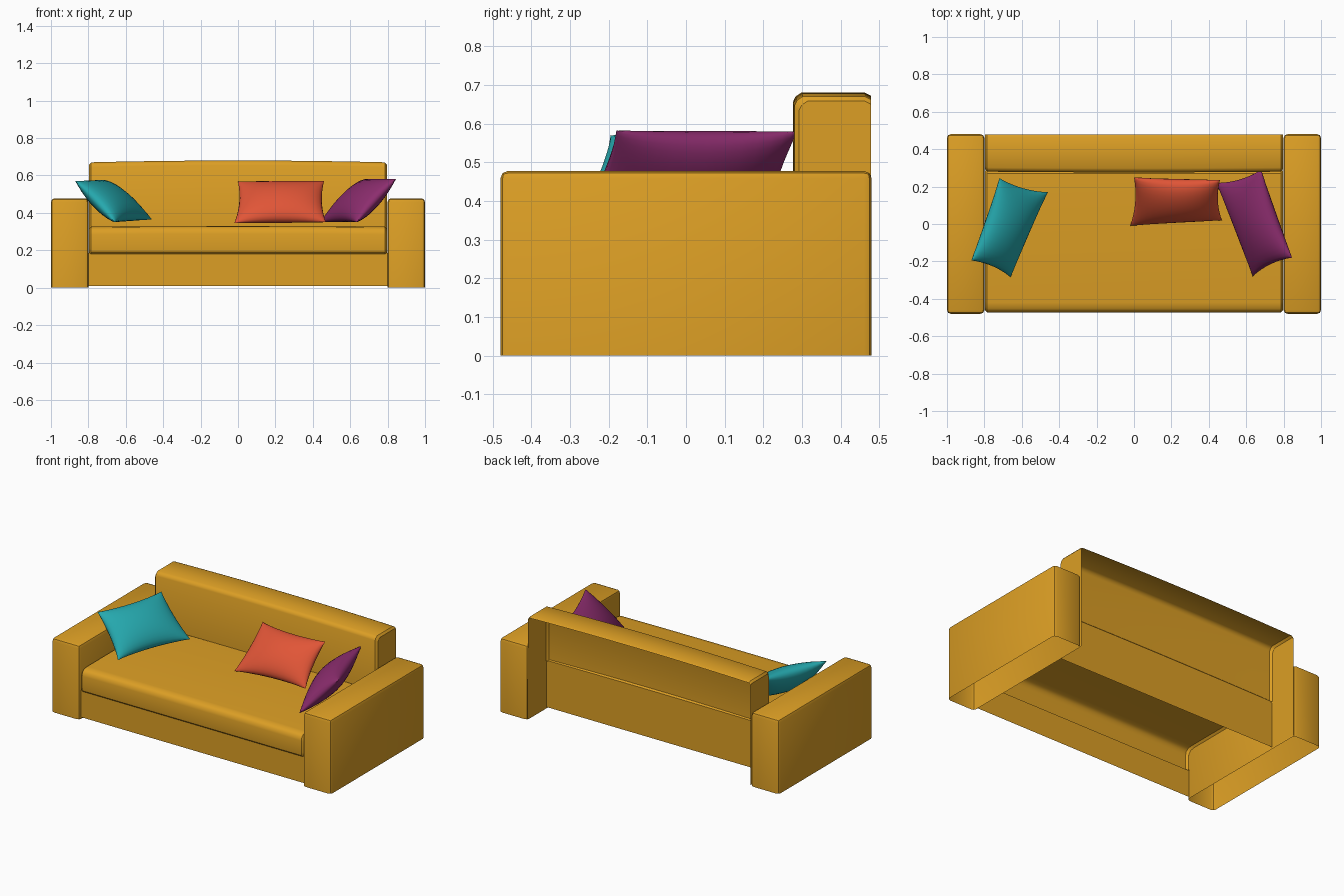
import bpy, bmesh, math
from mathutils import Vector

if "Cube" in bpy.data.objects:
    bpy.data.objects.remove(bpy.data.objects["Cube"])


def material(name, rgb):
    m = bpy.data.materials.new(name)
    m.diffuse_color = (*rgb, 1)
    m.use_nodes = True
    m.node_tree.nodes["Principled BSDF"].inputs["Base Color"].default_value = m.diffuse_color
    return m


GOLD = material("mustard fabric", (0.716, 0.345, 0.018))
TEAL = material("teal fabric", (0.019, 0.40, 0.43))
ORANGE = material("coral fabric", (0.75, 0.091, 0.038))
PURPLE = material("plum fabric", (0.262, 0.026, 0.156))


def finish(bm, name, mat, angle=35):
    bmesh.ops.recalc_face_normals(bm, faces=bm.faces)
    me = bpy.data.meshes.new(name)
    bm.to_mesh(me)
    bm.free()
    ob = bpy.data.objects.new(name, me)
    bpy.context.collection.objects.link(ob)
    me.materials.append(mat)
    bpy.ops.object.select_all(action='DESELECT')
    ob.select_set(True)
    bpy.context.view_layer.objects.active = ob
    bpy.ops.object.shade_smooth_by_angle(angle=math.radians(angle))
    return ob


# Arm: box with rounded edges and an open bottom
def arm(name, side):
    bm = bmesh.new()
    bmesh.ops.create_cube(bm, size=1)
    for v in bm.verts:
        v.co = Vector((side * 0.9 + v.co.x * 0.2, v.co.y * 0.96, 0.239 + v.co.z * 0.478))
    bottom = [f for f in bm.faces if f.calc_center_median().z < 0.01]
    bmesh.ops.delete(bm, geom=bottom, context='FACES_ONLY')
    edges = [e for e in bm.edges if not e.is_boundary]
    bmesh.ops.bevel(bm, geom=edges, offset=0.02, segments=2, profile=0.5, affect='EDGES')
    finish(bm, name, GOLD)


# Open shell: a (y, z) profile swept across x, softened at both ends
def sweep(name, profile, crown_y, crown_z, cap=None):
    bm = bmesh.new()
    cy = sum(p[0] for p in profile) / len(profile)
    inner = [-0.785 + 1.57 * i / 12 for i in range(13)]
    stations = [(-0.797, 0.012)] + [(x, 0) for x in inner] + [(0.797, 0.012)]
    top = max(p[1] for p in profile)
    rows = []
    for x, inset in stations:
        k = 1 - (x / 0.797) ** 2
        row = []
        for y, z in profile:
            front = y < cy
            high = z > top - 0.05
            yy = y + ((inset - crown_y * k) if front else 0)
            zz = z + ((crown_z * k - inset) if high else 0)
            row.append(bm.verts.new((x, yy, zz)))
        rows.append(row)
    for a, b in zip(rows, rows[1:]):
        for i in range(len(profile) - 1):
            bm.faces.new((a[i], a[i + 1], b[i + 1], b[i]))
    if cap:
        for row in (rows[0], rows[-1]):
            x = row[0].co.x
            bm.faces.new(row + [bm.verts.new((x, y, z)) for y, z in cap])
    finish(bm, name, GOLD)


# Throw pillow stretched between four corners, with pinched sides
def pillow(name, mat, corners, thick=0.07, n=16):
    a, b, c, d = [Vector(p) for p in corners]   # high pair, low pair
    normal = ((b - a) + (d - c)).cross((a - c) + (b - d)).normalized()
    bm = bmesh.new()
    for s in (1, -1):
        grid = []
        for j in range(n + 1):
            row = []
            for i in range(n + 1):
                u = math.sin(math.pi / 2 * (2 * i / n - 1))
                v = math.sin(math.pi / 2 * (2 * j / n - 1))
                pu = u * (1 - 0.07 * (1 - v * v))
                pv = v * (1 - 0.10 * (1 - u * u))
                p, q = (pu + 1) / 2, (pv + 1) / 2
                pos = c.lerp(d, p).lerp(a.lerp(b, p), q)
                h = thick * (max(0, 1 - u * u) * max(0, 1 - v * v)) ** 0.5
                row.append(bm.verts.new(pos + normal * h * s))
            grid.append(row)
        for j in range(n):
            for i in range(n):
                bm.faces.new((grid[j][i], grid[j][i + 1], grid[j + 1][i + 1], grid[j + 1][i]))
    bmesh.ops.remove_doubles(bm, verts=bm.verts, dist=0.0002)
    finish(bm, name, mat, 60)


arm("left_arm", -1)
arm("right_arm", 1)

# Backrest: front, top and ends, open at the rear and below
sweep("backrest",
      [(0.28, 0.31), (0.28, 0.645), (0.287, 0.66), (0.302, 0.67), (0.462, 0.67), (0.478, 0.662)],
      0.004, 0.01, cap=[(0.48, 0.005), (0.28, 0.005)])

# Seat cushion: rounded front edge, back panel reaching the floor
sweep("seat",
      [(-0.462, 0.18), (-0.472, 0.19), (-0.474, 0.21), (-0.474, 0.285), (-0.468, 0.308),
       (-0.452, 0.322), (-0.42, 0.327), (0.27, 0.327), (0.286, 0.312), (0.286, 0.01)],
      0.0, 0.004)

# Base front panel under the cushion
bm = bmesh.new()
bm.faces.new([bm.verts.new(p) for p in
              ((-0.8, -0.46, 0.01), (0.8, -0.46, 0.01), (0.8, -0.46, 0.185), (-0.8, -0.46, 0.185))])
finish(bm, "base_front", GOLD)

# Three pillows
pillow("teal_pillow", TEAL,
       [(-0.87, -0.195, 0.57), (-0.72, 0.245, 0.575), (-0.66, -0.285, 0.35), (-0.46, 0.17, 0.365)])
pillow("coral_pillow", ORANGE,
       [(0.0, 0.25, 0.568), (0.46, 0.235, 0.57), (-0.02, -0.01, 0.345), (0.47, 0.02, 0.35)])
pillow("plum_pillow", PURPLE,
       [(0.68, 0.29, 0.58), (0.845, -0.18, 0.582), (0.44, 0.22, 0.35), (0.635, -0.28, 0.35)])
